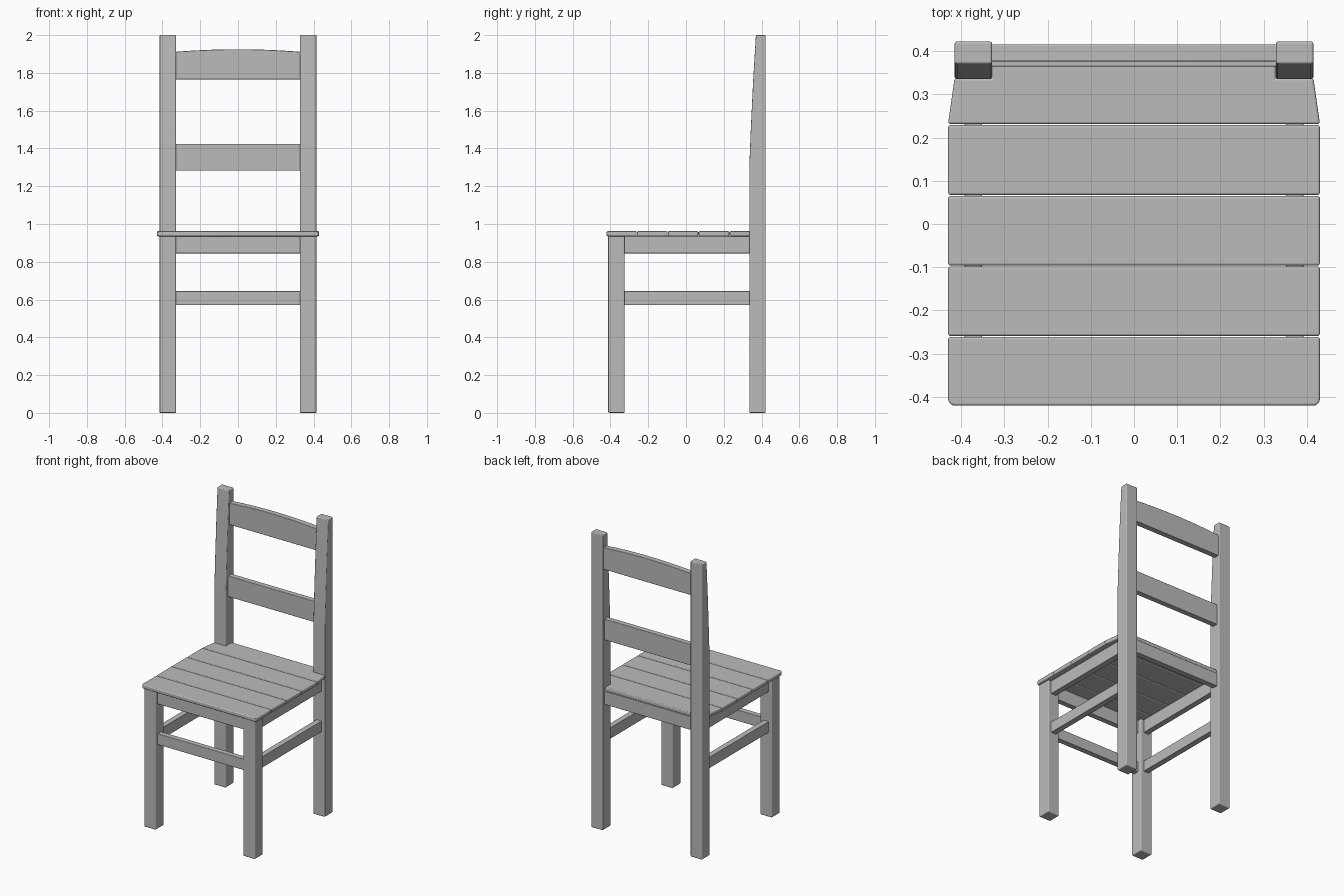
import bpy
import bmesh
import math
from mathutils import Vector

cube = bpy.data.objects.get("Cube")
if cube:
    bpy.data.objects.remove(cube, do_unlink=True)

GREY = (0.5, 0.5, 0.5, 1.0)
wood = bpy.data.materials.new("grey_wood")
wood.use_nodes = True
wood.diffuse_color = GREY
wood.node_tree.nodes["Principled BSDF"].inputs["Base Color"].default_value = GREY


def prism(name, outline, axis, low, high, bevel=0.006):
    """Extrude a 2D outline along an axis, then soften the edges."""
    bm = bmesh.new()
    verts = []
    for a, b in outline:
        co = [a, b]
        co.insert(axis, low)
        verts.append(bm.verts.new(co))
    face = bm.faces.new(verts)
    grown = bmesh.ops.extrude_face_region(bm, geom=[face])["geom"]
    shift = Vector((0, 0, 0))
    shift[axis] = high - low
    bmesh.ops.translate(bm, vec=shift, verts=[v for v in grown if isinstance(v, bmesh.types.BMVert)])
    bmesh.ops.recalc_face_normals(bm, faces=bm.faces)
    for f in bm.faces:
        f.smooth = True
    mesh = bpy.data.meshes.new(name)
    bm.to_mesh(mesh)
    bm.free()
    mesh.materials.append(wood)
    obj = bpy.data.objects.new(name, mesh)
    bpy.context.collection.objects.link(obj)
    mod = obj.modifiers.new("soft_edges", "BEVEL")
    mod.width = bevel
    mod.segments = 3
    mod.limit_method = "ANGLE"
    mod.angle_limit = math.radians(25)
    mod.harden_normals = True
    return obj


def rect(a0, a1, b0, b1):
    return [(a0, b0), (a1, b0), (a1, b1), (a0, b1)]


INNER, OUTER = 0.328, 0.415        # leg faces across the chair
FRONT, BACK = -0.412, 0.422        # outer leg faces in depth
LEG = 0.087
SEAT_LOW, SEAT_TOP = 0.935, 0.962
APRON = (0.845, 0.936)
STRETCHER = (0.57, 0.645)
TUCK = 0.01                        # joints run slightly into the legs

# Legs, aprons and stretchers on each side
back_profile = [(BACK, 0), (BACK, 2), (0.37, 2), (0.355, 1.75),
                (0.343, 1.5), (0.335, 1.3), (0.335, 0)]
for side, s in (("left", 1), ("right", -1)):
    x0, x1 = sorted((s * INNER, s * OUTER))
    prism(f"front_leg_{side}", rect(FRONT, FRONT + LEG, 0, SEAT_LOW + 0.002), 0, x0, x1)
    prism(f"back_leg_{side}", back_profile, 0, x0, x1)
    mid = s * (INNER + OUTER) / 2
    for part, (z0, z1) in (("apron", APRON), ("stretcher", STRETCHER)):
        prism(f"{part}_{side}", rect(FRONT + LEG - TUCK, 0.335 + TUCK, z0, z1),
              0, mid - 0.02, mid + 0.02, 0.004)

# Straight rails running across the chair
end = INNER + TUCK
for name, (z0, z1), y0, y1 in (
        ("front_apron", APRON, -0.392, -0.354),
        ("front_stretcher", STRETCHER, -0.392, -0.354),
        ("back_apron", APRON, 0.364, 0.402),
        ("middle_back_rail", (1.282, 1.424), 0.364, 0.402)):
    prism(name, rect(-end, end, z0, z1), 1, y0, y1, 0.004)

# Top rail with a gently arched upper edge
arch = [(end * t / 8, 1.925 - 0.014 * (t / 8) ** 2) for t in range(8, -9, -1)]
prism("top_back_rail", [(-end, 1.765), (end, 1.765)] + arch, 1, 0.376, 0.415, 0.004)

# Seat slats
edges = [-0.42, -0.26, -0.097, 0.066, 0.23]
HALF, GAP, ROUND = 0.43, 0.001, 0.016
for i, (y0, y1) in enumerate(zip(edges, edges[1:])):
    outline = rect(-HALF, HALF, y0 + GAP, y1 - GAP)
    if i == 0:
        # Rounded front corners
        corner = [(HALF - ROUND + ROUND * math.sin(a), y0 + ROUND - ROUND * math.cos(a))
                  for a in (math.radians(18 * k) for k in range(6))]
        outline = [(-x, y) for x, y in reversed(corner)] + corner + outline[2:]
    prism(f"seat_slat_{i + 1}", outline, 2, SEAT_LOW, SEAT_TOP)

# Rear slat narrows towards the back legs and fits between them
half = [(HALF, edges[-1] + GAP), (OUTER, 0.337), (INNER, 0.337), (INNER, 0.4)]
prism("seat_slat_rear", half + [(-x, y) for x, y in reversed(half)], 2, SEAT_LOW, SEAT_TOP)
